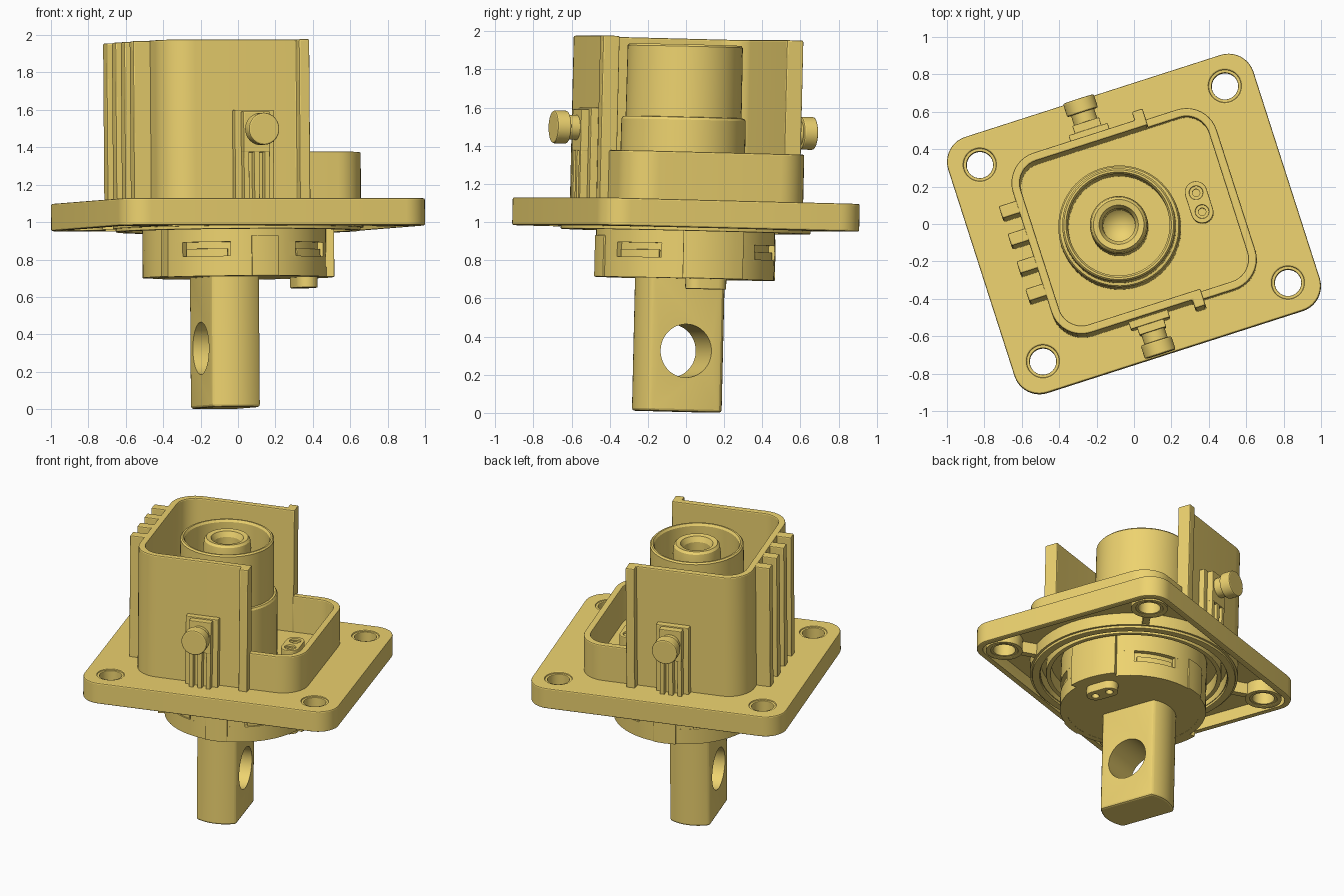
import bpy, bmesh, math
from mathutils import Matrix

if "Cube" in bpy.data.objects:
    bpy.data.objects.remove(bpy.data.objects["Cube"])

AX = -0.079           # main axis position along the plate
parts = []
gold = bpy.data.materials.new("gold")
gold.diffuse_color = (0.85, 0.65, 0.16, 1)
gold.use_nodes = True
gold.node_tree.nodes["Principled BSDF"].inputs["Base Color"].default_value = gold.diffuse_color


def finish(name, bm, bevel=0.0, mat=None):
    bmesh.ops.recalc_face_normals(bm, faces=bm.faces)
    if bevel:
        sharp = [e for e in bm.edges if len(e.link_faces) == 2 and e.calc_face_angle(0) > 0.6]
        bmesh.ops.bevel(bm, geom=sharp, offset=bevel, segments=2, profile=0.5,
                        affect='EDGES', clamp_overlap=True)
    if mat:
        bm.transform(mat)
    me = bpy.data.meshes.new(name)
    bm.to_mesh(me)
    bm.free()
    me.materials.append(gold)
    ob = bpy.data.objects.new(name, me)
    bpy.context.collection.objects.link(ob)
    parts.append(ob)
    return ob


def prism(name, loops, z0, z1, bevel=0.0, mat=None):
    """Extrude an outline (first loop) with optional hole loops."""
    bm = bmesh.new()
    edges = []
    for lp in loops:
        vs = [bm.verts.new((p[0], p[1], z0)) for p in lp]
        edges += [bm.edges.new((vs[i - 1], vs[i])) for i in range(len(vs))]
    if len(loops) == 1:
        bm.faces.new(vs)
    else:
        bmesh.ops.triangle_fill(bm, edges=edges, use_beauty=True, use_dissolve=False)
    ext = bmesh.ops.extrude_face_region(bm, geom=bm.faces[:])
    for v in ext['geom']:
        if isinstance(v, bmesh.types.BMVert):
            v.co.z = z1
    # restore the starting cap if the extrusion dropped it
    open_edges = [e for e in bm.edges if len(e.link_faces) == 1]
    if open_edges:
        bmesh.ops.triangle_fill(bm, edges=open_edges, use_beauty=True)
    return finish(name, bm, bevel, mat)


def cut(target, cutter):
    parts.remove(cutter)
    mod = target.modifiers.new("cut", 'BOOLEAN')
    mod.object, mod.operation, mod.solver = cutter, 'DIFFERENCE', 'EXACT'
    bpy.context.view_layer.objects.active = target
    bpy.ops.object.modifier_apply(modifier="cut")
    bpy.data.objects.remove(cutter)


def arc(cx, cy, r, a0, a1, n):
    return [(cx + r * math.cos(math.radians(a0 + (a1 - a0) * i / n)),
             cy + r * math.sin(math.radians(a0 + (a1 - a0) * i / n))) for i in range(n + 1)]


def circle(cx, cy, r, n=40):
    return arc(cx, cy, r, 0, 360, n)[:-1]


def rrect(a, b, r):
    pts = []
    for sx, sy, a0 in ((1, 1, 0), (-1, 1, 90), (-1, -1, 180), (1, -1, 270)):
        pts += arc(sx * (a - r), sy * (b - r), r, a0, a0 + 90, 10)
    return pts


def capsule(cx, h, r):
    return arc(cx, h, r, 0, 180, 12) + arc(cx, -h, r, 180, 360, 12)


def sector(name, r0, r1, mid, half, z0, z1, bevel=0.004):
    n = max(4, int(half / 3))
    prism(name, [arc(0, 0, r1, mid - half, mid + half, n) + arc(0, 0, r0, mid + half, mid - half, n)],
          z0, z1, bevel)


def box(name, x0, x1, y0, y1, z0, z1, bevel=0.006, mat=None):
    return prism(name, [[(x0, y0), (x1, y0), (x1, y1), (x0, y1)]], z0, z1, bevel, mat)


def lathe(name, prof, cx, n=64):
    bm = bmesh.new()
    vs = [bm.verts.new((r, 0, z)) for r, z in prof]
    es = [bm.edges.new((vs[i], vs[i + 1])) for i in range(len(vs) - 1)]
    bmesh.ops.spin(bm, geom=vs + es, cent=(0, 0, 0), axis=(0, 0, 1), angle=2 * math.pi,
                   steps=n, use_duplicate=False)
    bmesh.ops.remove_doubles(bm, verts=bm.verts, dist=1e-4)
    return finish(name, bm, 0, Matrix.Translation((cx, 0, 0)))


# mounting plate, hollowed from below around the screw bosses and the centre ring
holes = [(sx * 0.688, sy * 0.552) for sx in (1, -1) for sy in (1, -1)]
plate = prism("plate", [rrect(0.857, 0.718, 0.14)] + [circle(x, y, 0.087, 32) for x, y in holes],
              0.967, 1.112, 0.008)
cut(plate, prism("pocket_cutter", [rrect(0.817, 0.678, 0.10), circle(0, 0, 0.67, 72)]
                 + [circle(x, y, 0.118) for x, y in holes], 0.9, 1.05))
cut(plate, prism("groove_cutter", [circle(0, 0, 0.60, 72), circle(0, 0, 0.42, 72)], 0.9, 1.05))
for x, y in holes:
    prism("screw_bushing", [circle(x, y, 0.089), circle(x, y, 0.071)], 0.972, 1.104, 0.004)
    d = math.hypot(x, y)
    box("corner_web", 0.655, d - 0.1, -0.022, 0.022, 0.972, 1.06, 0,
        Matrix.Rotation(math.atan2(y, x), 4, 'Z'))

# sealing rings under the plate
prism("seal_ring_outer", [circle(0, 0, 0.655, 72), circle(0, 0, 0.605, 72)], 0.95, 1.0, 0.005)
prism("seal_ring_inner", [circle(0, 0, 0.565, 72), circle(0, 0, 0.535, 72)], 0.962, 1.06, 0.005)

# tall shroud (three sides) and low front wall
W, T, R, CUT = 0.505, 0.045, 0.17, 0.232
L, F, Ri, E = -0.565, 0.575, 0.125, 0.172
prism("tall_shroud", [
    [(CUT, 0.552), (E, 0.552), (E, W)] + arc(L + R, W - R, R, 90, 180, 10)
    + arc(L + R, R - W, R, 180, 270, 10)
    + [(E, -W), (E, -0.552), (CUT, -0.552), (CUT, T - W)]
    + arc(L + R, R - W, Ri, 270, 180, 10) + arc(L + R, W - R, Ri, 180, 90, 10)
    + [(CUT, W - T)]], 1.1, 1.965, 0.008)
prism("low_wall", [
    [(0.222, -W)] + arc(F - R, R - W, R, -90, 0, 10) + arc(F - R, W - R, R, 0, 90, 10)
    + [(0.222, W), (0.222, W - T)]
    + arc(F - R, W - R, Ri, 90, 0, 10) + arc(F - R, R - W, Ri, 0, -90, 10)
    + [(0.222, T - W)]], 1.1, 1.365, 0.008)
for i in range(4):
    v = 0.255 - 0.155 * i
    box("grip_rib", -0.66, -0.555, v - 0.034, v + 0.034, 1.1, 1.962, 0.008)

# locking pins with ribbed pads on both sides
for s in (1, -1):
    m = Matrix.Translation((AX, 0, 0)) @ Matrix.Rotation(math.pi if s > 0 else 0, 4, 'Z')
    box("pin_pad", -0.11, 0.11, -0.545, -0.495, 1.1, 1.587, 0.006, m)
    box("pin_pad_cap", -0.075, 0.075, -0.588, -0.54, 1.36, 1.578, 0.005, m)
    for k in (-1, 0, 1):
        box("pad_rib", k * 0.058 - 0.015, k * 0.058 + 0.015, -0.586, -0.54, 1.1, 1.37, 0.004, m)
    pm = m @ Matrix.Translation((0, 0, 1.482)) @ Matrix.Rotation(math.pi / 2, 4, 'X')
    prism("pin_neck", [circle(0, 0, 0.065)], 0.5, 0.66, 0, pm)
    prism("pin_head", [circle(0, 0, 0.086)], 0.642, 0.717, 0.008, pm)

# socket tube with centre contact
lathe("socket", [(0, 1.62), (0.085, 1.70), (0.088, 1.89), (0.105, 1.925), (0.135, 1.93),
                 (0.148, 1.915), (0.155, 1.86), (0.155, 1.35), (0.272, 1.35), (0.272, 1.915),
                 (0.282, 1.93), (0.293, 1.93), (0.302, 1.92), (0.304, 1.55), (0.318, 1.548),
                 (0.326, 1.535), (0.328, 1.1)], AX)

# two-way signal contact, above and below
pair = [(0.367, s * 0.053) for s in (1, -1)]
prism("signal_contact_top", [capsule(0.367, 0.055, 0.06)] + [circle(x, y, 0.036, 24) for x, y in pair],
      1.1, 1.24, 0.005)
for x, y in pair:
    prism("signal_sleeve", [circle(x, y, 0.037, 24), circle(x, y, 0.02, 24)], 1.1, 1.225)
prism("signal_contact_bottom", [capsule(0.367, 0.052, 0.058)] + [circle(x, y, 0.024, 24) for x, y in pair],
      0.648, 0.72, 0.005)

# round collar below the plate with four latch windows
ZB = 0.703
prism("collar_core", [circle(0, 0, 0.44, 72)], ZB + 0.001, 1.06)
prism("collar_lower_band", [circle(0, 0, 0.47, 72), circle(0, 0, 0.43, 72)], ZB, 0.81)
prism("collar_upper_band", [circle(0, 0, 0.47, 72), circle(0, 0, 0.43, 72)], 0.885, 1.06)
for mid, half in ((0, 33), (90, 23), (180, 33), (270, 23)):
    sector("collar_wall", 0.43, 0.47, mid, half, 0.80, 0.895, 0)
for mid in (50, 130, 230, 310):
    sector("latch", 0.43, 0.46, mid, 15, 0.805, 0.85)
for mid in (0, 180):
    sector("collar_tab", 0.43, 0.513, mid, 19, ZB, 1.06)
for mid in (90, 270):
    sector("collar_key", 0.43, 0.48, mid, 9, ZB, 0.92)

# flattened terminal post with cross hole
w, r = 0.135, 0.235
a = math.degrees(math.acos(w / r))
post = prism("terminal_post", [arc(AX, 0, r, a, 180 - a, 16) + arc(AX, 0, r, 180 + a, 360 - a, 16)],
             0.006, 0.73, 0.014)
cut(post, prism("hole_cutter", [circle(0, 0, 0.14, 48)], -0.3, 0.3, 0,
                Matrix.Translation((AX, 0, 0.325)) @ Matrix.Rotation(math.pi / 2, 4, 'Y')))

# turn and slightly tilt the whole assembly
M = (Matrix.Translation((0, 0, 1.05)) @ Matrix.Rotation(math.radians(17.8), 4, 'Z')
     @ Matrix.Rotation(math.radians(-1.4), 4, 'X') @ Matrix.Translation((0, 0, -1.05)))
bpy.ops.object.select_all(action='DESELECT')
for ob in parts:
    ob.data.transform(M)
    ob.select_set(True)
bpy.context.view_layer.objects.active = post
bpy.ops.object.shade_smooth_by_angle(angle=math.radians(20))
